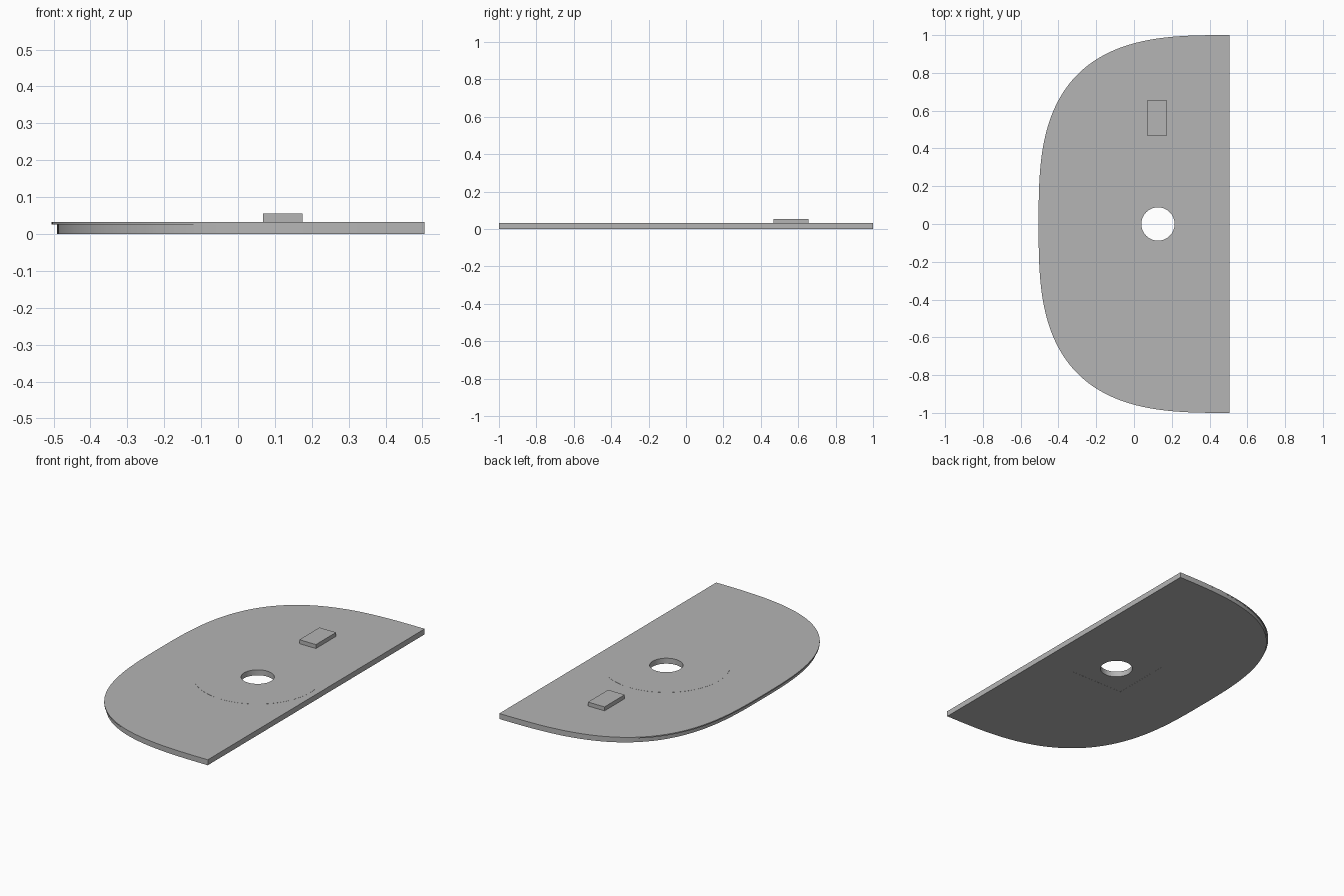
import bpy, bmesh, math
from math import sin, cos, pi

if "Cube" in bpy.data.objects:
    bpy.data.objects.remove(bpy.data.objects["Cube"])

grey = bpy.data.materials.new("plain grey")
grey.use_nodes = True
grey.diffuse_color = (0.46, 0.46, 0.46, 1)
grey.node_tree.nodes["Principled BSDF"].inputs["Base Color"].default_value = (0.46, 0.46, 0.46, 1)

STRAIGHT_X = 0.505   # straight edge of the plate
HOLE_X = 0.127       # centre of the hole
TOP = 0.032


def outline(depth, steps=128):
    """Half of a squarish oval, closed by the straight edge."""
    pts = []
    for i in range(steps + 1):
        t = pi * (i / steps - 0.5)
        y = math.copysign(abs(sin(t)) ** (2 / 3), t)
        pts.append((STRAIGHT_X - depth * max(cos(t), 0) ** (2 / 3), y))
    return pts[::-1]


def circle(radius, steps=64):
    return [(HOLE_X + radius * cos(2 * pi * i / steps), radius * sin(2 * pi * i / steps))
            for i in range(steps)]


def rectangle(x0, x1, y0, y1):
    return [(x0, y0), (x1, y0), (x1, y1), (x0, y1)]


def loft(name, layers):
    """Skin a stack of (outline, z) layers and cap both ends."""
    bm = bmesh.new()
    rings = [[bm.verts.new((x, y, z)) for x, y in pts] for pts, z in layers]
    for low, high in zip(rings, rings[1:]):
        for i in range(len(low)):
            bm.faces.new((low[i - 1], low[i], high[i], high[i - 1]))
    bm.faces.new(rings[0][::-1])
    bm.faces.new(rings[-1])
    bmesh.ops.remove_doubles(bm, verts=bm.verts, dist=1e-5)
    bmesh.ops.recalc_face_normals(bm, faces=bm.faces)
    mesh = bpy.data.meshes.new(name)
    bm.to_mesh(mesh)
    bm.free()
    mesh.materials.append(grey)
    obj = bpy.data.objects.new(name, mesh)
    bpy.context.collection.objects.link(obj)
    return obj


def activate(obj):
    bpy.ops.object.select_all(action='DESELECT')
    obj.select_set(True)
    bpy.context.view_layer.objects.active = obj


def cut(obj, cutter):
    mod = obj.modifiers.new("cut", 'BOOLEAN')
    mod.operation = 'DIFFERENCE'
    mod.solver = 'EXACT'
    mod.object = cutter
    activate(obj)
    bpy.ops.object.modifier_apply(modifier=mod.name)


# Plate with a thin overhanging lip around the curved side
body, lip = outline(0.996), outline(1.01)
plate = loft("plate", [(body, 0), (body, 0.025), (lip, 0.025), (lip, TOP)])

# Faintly raised round pad around the hole
pad = loft("round_pad", [(circle(0.34), TOP - 0.001), (circle(0.34), TOP + 0.0006)])

# Small block on the upper face
block = loft("block", [(rectangle(0.068, 0.175, 0.468, 0.654), z) for z in (TOP - 0.001, 0.055)])

# Shallow square recess underneath, then the through hole
square = rectangle(HOLE_X - 0.18, HOLE_X + 0.18, -0.18, 0.18)
recess_cutter = loft("recess_cutter", [(square, -0.1), (square, 0.0006)])
hole_cutter = loft("hole_cutter", [(circle(0.088), -0.2), (circle(0.088), 0.2)])
cut(plate, recess_cutter)
for part in (plate, pad):
    cut(part, hole_cutter)
for cutter in (recess_cutter, hole_cutter):
    bpy.data.objects.remove(cutter)

for part in (plate, pad):
    activate(part)
    bpy.ops.object.shade_smooth_by_angle(angle=math.radians(30))
